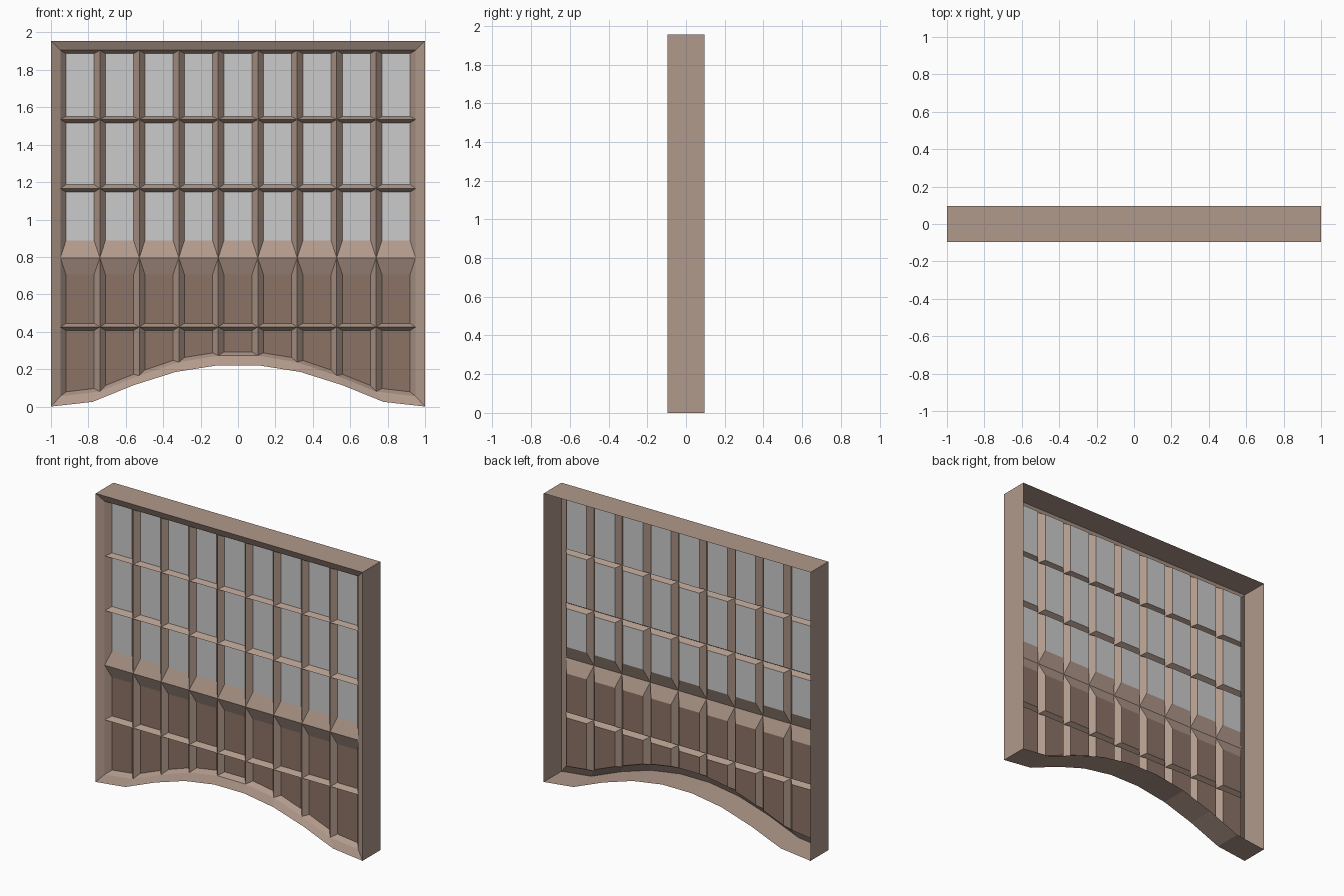
import bpy

if "Cube" in bpy.data.objects:
    bpy.data.objects.remove(bpy.data.objects["Cube"])

HALF_D, RIDGE_Y, PANE_Y = 0.095, -0.07, -0.034
TOP = 1.955


def material(name, rgb):
    m = bpy.data.materials.new(name)
    m.diffuse_color = (*rgb, 1)
    m.use_nodes = True
    m.node_tree.nodes["Principled BSDF"].inputs["Base Color"].default_value = m.diffuse_color
    return m


wood = material("wood", (0.44, 0.32, 0.26))
dark_wood = material("dark_wood", (0.26, 0.17, 0.13))


def mesh_object(name, quads, mat=None):
    verts, index, faces = [], {}, []
    for q in quads:
        face = []
        for p in q:
            key = tuple(round(c, 4) for c in p)
            if key not in index:
                index[key] = len(verts)
                verts.append(key)
            face.append(index[key])
        faces.append(face)
    me = bpy.data.meshes.new(name)
    me.from_pydata(verts, [], faces)
    me.update()
    ob = bpy.data.objects.new(name, me)
    bpy.context.collection.objects.link(ob)
    if mat:
        me.materials.append(mat)
    return ob


def mirrored(half):
    return half + half[::-1]


COLS = 9
ridge_x = [-0.95 + 1.9 * i / COLS for i in range(COLS + 1)]
outer_x = [-1 + 2 * i / COLS for i in range(COLS + 1)]
arch_outer = mirrored([0.0, 0.025, 0.115, 0.185, 0.22])
arch_ridge = mirrored([0.055, 0.08, 0.165, 0.237, 0.272])

# Outer frame: open-backed rim with a sloping front face
outer = list(zip(outer_x, arch_outer)) + [(1, TOP), (-1, TOP)]
inner = list(zip(ridge_x, arch_ridge)) + [(0.95, 1.905), (-0.95, 1.905)]
frame = []
for i in range(len(outer)):
    j = (i + 1) % len(outer)
    (ax, az), (bx, bz) = outer[i], outer[j]
    (cx, cz), (dx, dz) = inner[i], inner[j]
    frame.append([(ax, -HALF_D, az), (bx, -HALF_D, bz), (dx, RIDGE_Y, dz), (cx, RIDGE_Y, cz)])
    frame.append([(ax, HALF_D, az), (bx, HALF_D, bz), (bx, -HALF_D, bz), (ax, -HALF_D, az)])
mesh_object("outer_frame", frame, wood)

# Lattice cells: (bottom ridge, top ridge, bottom inset, top inset, glazed)
rows = [
    (1.535, 1.905, 0.015, 0.018, True),
    (1.165, 1.535, 0.022, 0.018, True),
    (0.795, 1.165, 0.092, 0.018, True),
    (0.425, 0.795, 0.020, 0.088, False),
    (None, 0.425, 0.020, 0.018, False),
]
bars, glass, panels = [], [], []
for z0, z1, low, high, glazed in rows:
    for i in range(COLS):
        xa, xb = ridge_x[i], ridge_x[i + 1]
        za, zb = (arch_ridge[i], arch_ridge[i + 1]) if z0 is None else (z0, z0)
        slope = (zb - za) / (xb - xa) * 0.03
        ring = [(xa, za), (xb, zb), (xb, z1), (xa, z1)]
        pane = [(xa + 0.03, za + slope + low), (xb - 0.03, zb - slope + low),
                (xb - 0.03, z1 - high), (xa + 0.03, z1 - high)]
        R = [(x, RIDGE_Y, z) for x, z in ring]
        P = [(x, PANE_Y, z) for x, z in pane]
        for k in range(4):
            n = (k + 1) % 4
            bars.append([R[k], R[n], P[n], P[k]])
        (glass if glazed else panels).append(P)

mesh_object("lattice_bars", bars, wood)
mesh_object("glass_panes", glass)
mesh_object("lower_panels", panels, dark_wood)
